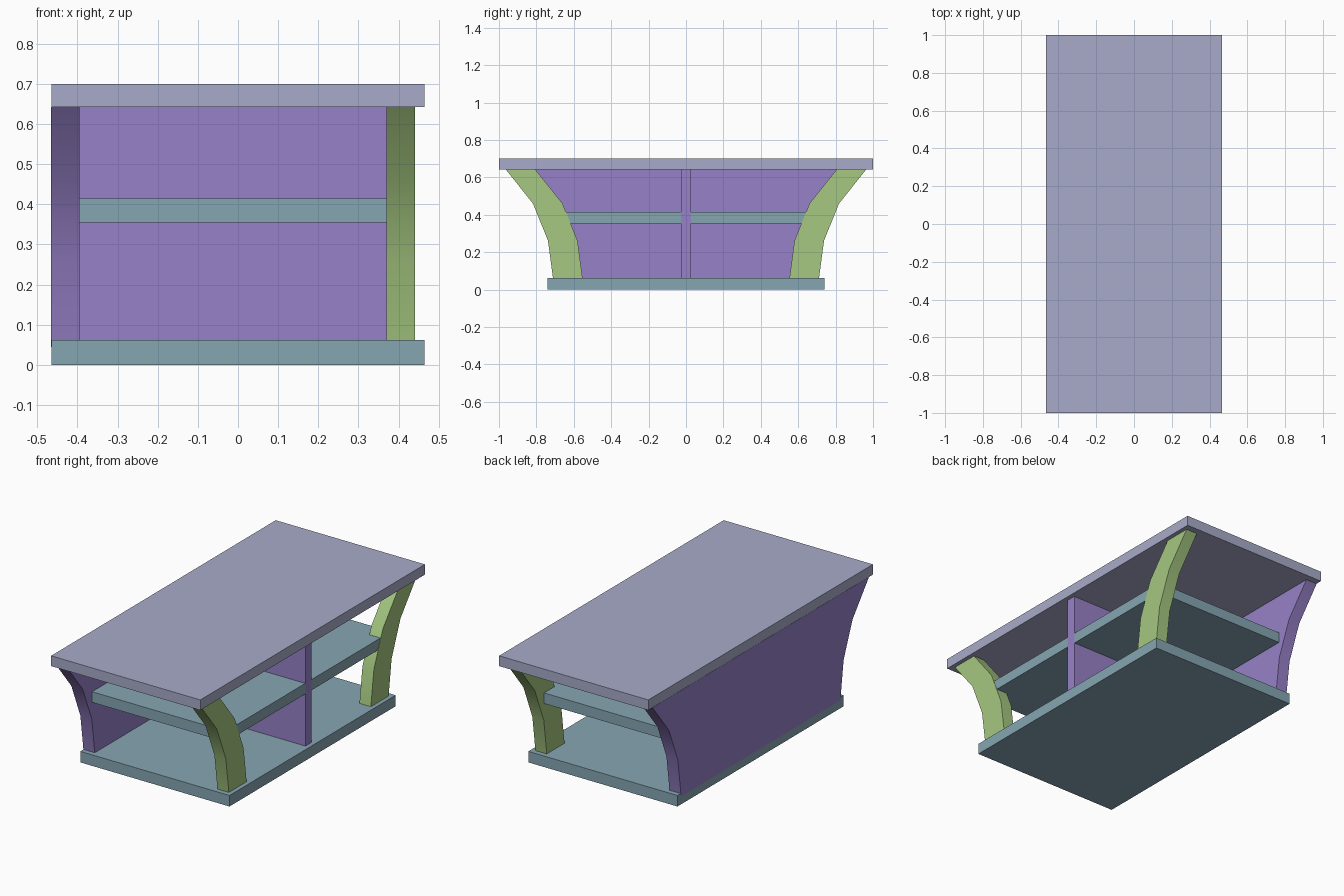
import bpy, bmesh

if "Cube" in bpy.data.objects:
    bpy.data.objects.remove(bpy.data.objects["Cube"])


def material(name, rgb):
    m = bpy.data.materials.new(name)
    m.diffuse_color = (*rgb, 1)
    m.use_nodes = True
    m.node_tree.nodes["Principled BSDF"].inputs["Base Color"].default_value = m.diffuse_color
    return m


GREY = material("pale_blue_grey", (0.39, 0.41, 0.58))
TEAL = material("teal", (0.24, 0.38, 0.45))
PURPLE = material("purple", (0.31, 0.22, 0.58))
GREEN = material("green", (0.38, 0.58, 0.22))


def extrude_yz(name, outline, x0, x1, mat):
    """Solid made from a (y, z) outline extruded along x."""
    bm = bmesh.new()
    face = bm.faces.new([bm.verts.new((x0, y, z)) for y, z in outline])
    new = bmesh.ops.extrude_face_region(bm, geom=[face])["geom"]
    bmesh.ops.translate(bm, vec=(x1 - x0, 0, 0),
                        verts=[v for v in new if isinstance(v, bmesh.types.BMVert)])
    bmesh.ops.recalc_face_normals(bm, faces=bm.faces)
    mesh = bpy.data.meshes.new(name)
    bm.to_mesh(mesh)
    bm.free()
    mesh.materials.append(mat)
    ob = bpy.data.objects.new(name, mesh)
    bpy.context.collection.objects.link(ob)
    return ob


def slab(name, half_y, z0, z1, x0, x1, mat):
    return extrude_yz(name, [(-half_y, z0), (half_y, z0), (half_y, z1), (-half_y, z1)],
                      x0, x1, mat)


def smooth(ob):
    bpy.ops.object.select_all(action='DESELECT')
    ob.select_set(True)
    bpy.context.view_layer.objects.active = ob
    bpy.ops.object.shade_smooth_by_angle(angle=0.52)


# Horizontal boards
slab("table_top", 1.0, 0.642, 0.70, -0.465, 0.465, GREY)
slab("base_board", 0.74, 0.0, 0.062, -0.465, 0.465, TEAL)
slab("middle_shelf", 0.735, 0.355, 0.415, -0.396, 0.439, TEAL)

# Upright divider
slab("centre_divider", 0.028, 0.06, 0.643, -0.396, 0.44, PURPLE)

# Flared curve shared by the closed side panel and the legs
curve = [(0.709, 0.045), (0.738, 0.262), (0.818, 0.46), (0.964, 0.643)]

# Closed side panel
panel = extrude_yz("side_panel", curve + [(-y, z) for y, z in reversed(curve)],
                   -0.466, -0.395, PURPLE)
smooth(panel)

# Pair of curved legs on the open side
for side, label in ((-1, "front"), (1, "back")):
    outline = curve + [(y - 0.158, z) for y, z in reversed(curve)]
    smooth(extrude_yz(label + "_leg", [(side * y, z) for y, z in outline],
                      0.37, 0.441, GREEN))
